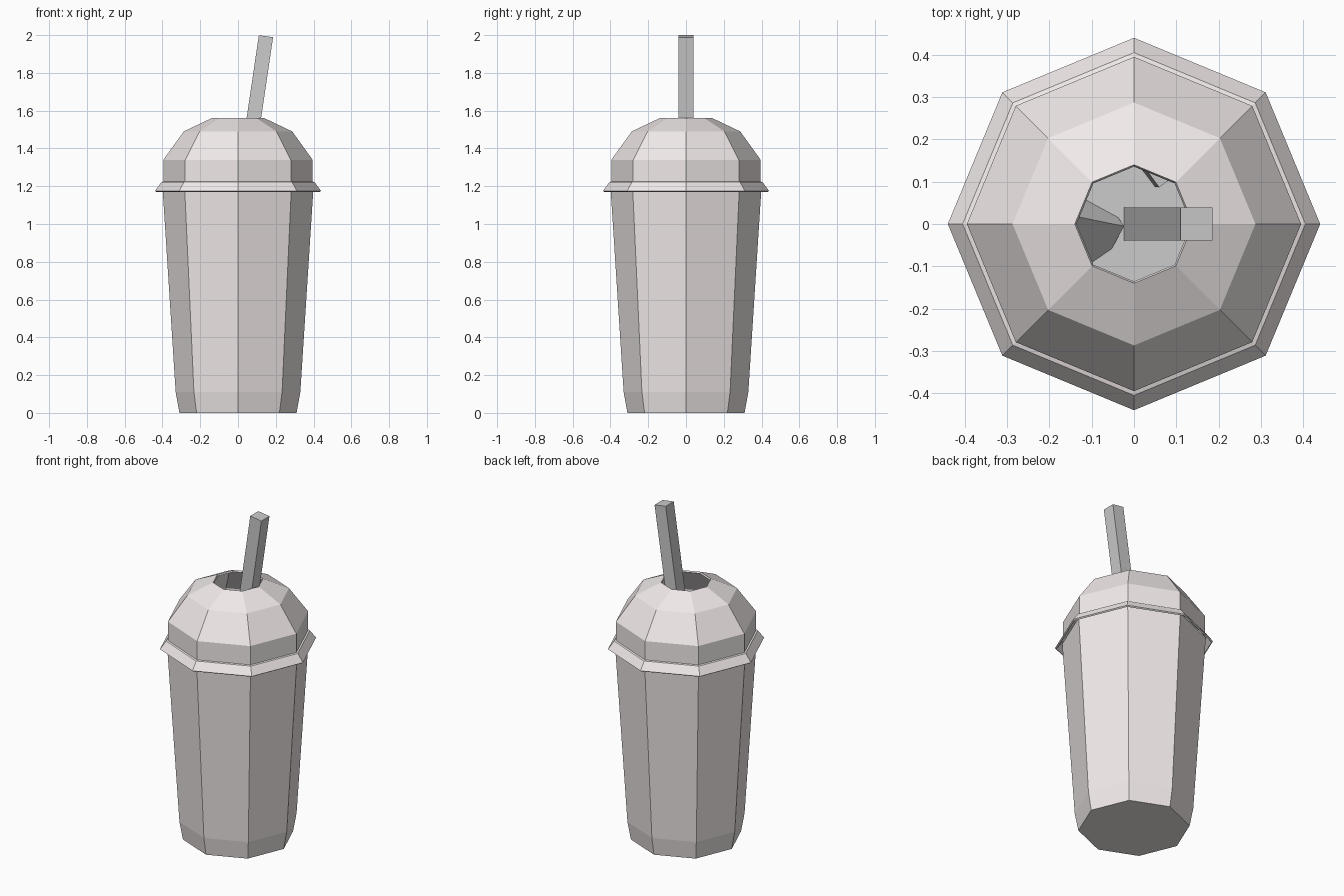
import bpy, bmesh
from math import sin, cos, pi, radians
from mathutils import Matrix, Euler, Vector

if "Cube" in bpy.data.objects:
    bpy.data.objects.remove(bpy.data.objects["Cube"])

SIDES = 8

plastic = bpy.data.materials.new("pale_plastic")
plastic.diffuse_color = (0.88, 0.82, 0.82, 1)
plastic.use_nodes = True
plastic.node_tree.nodes["Principled BSDF"].inputs["Base Color"].default_value = plastic.diffuse_color


def add_object(name, bm, mat=None):
    mesh = bpy.data.meshes.new(name)
    bm.to_mesh(mesh)
    bm.free()
    obj = bpy.data.objects.new(name, mesh)
    bpy.context.collection.objects.link(obj)
    if mat:
        mesh.materials.append(mat)
    return obj


def lathe(name, profile, mat=None, bottom=False, top=False, wall=0):
    """Spin a bottom-to-top (radius, height) profile into an octagonal form."""
    bm = bmesh.new()
    rings = [[bm.verts.new((r * cos(2 * pi * j / SIDES), r * sin(2 * pi * j / SIDES), z))
              for j in range(SIDES)] for r, z in profile]
    for low, high in zip(rings, rings[1:]):
        for j in range(SIDES):
            k = (j + 1) % SIDES
            bm.faces.new((low[j], low[k], high[k], high[j]))
    if bottom:
        bm.faces.new(rings[0][::-1])
    if top:
        bm.faces.new(rings[-1])
    obj = add_object(name, bm, mat)
    if wall:
        mod = obj.modifiers.new("wall", 'SOLIDIFY')
        mod.thickness = wall
        mod.offset = -1
    return obj


def box(name, size, centre, rotation):
    bm = bmesh.new()
    bmesh.ops.create_cube(bm, size=1, matrix=Matrix.LocRotScale(
        Vector(centre), Euler(rotation), Vector(size)))
    return add_object(name, bm)


# Tapered cup
lathe("cup", [(0.31, 0), (0.33, 0.11), (0.40, 1.2)], plastic, bottom=True, wall=0.01)

# Domed lid with flared rim and open centre
lathe("lid", [(0.44, 1.175), (0.405, 1.222), (0.395, 1.225), (0.395, 1.34),
              (0.287, 1.49), (0.14, 1.56)], plastic, wall=0.01)

# Drink filling the cup
lathe("drink", [(0.295, 0.015), (0.315, 0.11), (0.379, 1.09)], bottom=True, top=True)

# Leaning square straw
tilt = radians(8.4)
length = 1.2
top = Vector((0.148, 0, 1.994))
centre = top - Vector((sin(tilt), 0, cos(tilt))) * length / 2
box("straw", (0.076, 0.078, length), centre, (0, tilt, 0))

# Ice cubes floating at the surface
box("ice_cube_left", (0.13, 0.13, 0.13), (-0.13, -0.01, 1.08), (0.5, 0.6, -0.2))
box("ice_cube_back", (0.14, 0.14, 0.14), (0.064, 0.186, 1.09), (0.1, 0.1, radians(37)))
